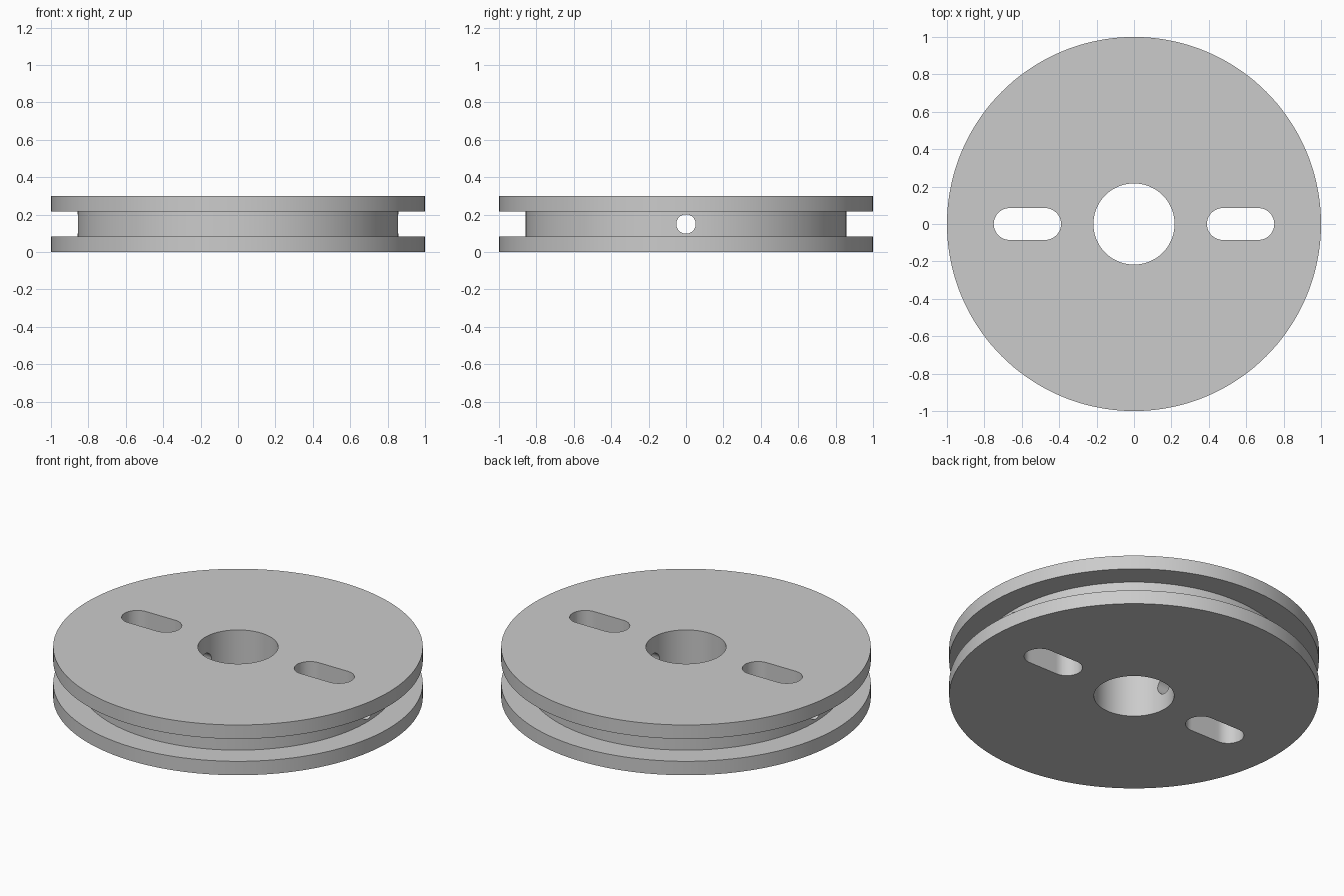
import bpy
import bmesh
from math import cos, sin, pi
from mathutils import Matrix

cube = bpy.data.objects.get("Cube")
if cube:
    bpy.data.objects.remove(cube, do_unlink=True)

# Main dimensions
RIM, CORE, BORE = 1.0, 0.857, 0.217
HEIGHT, FLANGE = 0.3, 0.083
SLOT_IN, SLOT_OUT, SLOT_R = 0.475, 0.665, 0.085
PIN_R = 0.052
STEPS = 144

grey = bpy.data.materials.new("plain grey")
grey.use_nodes = True
colour = (0.6, 0.6, 0.6, 1)
grey.diffuse_color = colour
grey.node_tree.nodes["Principled BSDF"].inputs["Base Color"].default_value = colour


def make_object(name, bm):
    bmesh.ops.recalc_face_normals(bm, faces=bm.faces)
    mesh = bpy.data.meshes.new(name)
    bm.to_mesh(mesh)
    bm.free()
    mesh.materials.append(grey)
    obj = bpy.data.objects.new(name, mesh)
    bpy.context.collection.objects.link(obj)
    return obj


def lathe(name, profile):
    """Revolve a closed (radius, height) profile around z."""
    bm = bmesh.new()
    verts = [bm.verts.new((r, 0, z)) for r, z in profile]
    edges = [bm.edges.new((v, verts[i - 1])) for i, v in enumerate(verts)]
    bmesh.ops.spin(bm, geom=verts + edges, axis=(0, 0, 1), cent=(0, 0, 0),
                   angle=2 * pi, steps=STEPS, use_merge=True)
    bmesh.ops.remove_doubles(bm, verts=bm.verts, dist=1e-5)
    return make_object(name, bm)


def slot_cutter(side):
    """Upright prism with a rounded slot outline."""
    bm = bmesh.new()
    middle, half = (SLOT_IN + SLOT_OUT) / 2, (SLOT_OUT - SLOT_IN) / 2
    outline = []
    for end in (1, -1):
        for i in range(25):
            a = -pi / 2 + pi * i / 24
            outline.append(bm.verts.new((side * middle + end * (half + SLOT_R * cos(a)),
                                         end * SLOT_R * sin(a), -0.1)))
    face = bm.faces.new(outline)
    top = bmesh.ops.extrude_face_region(bm, geom=[face])["geom"]
    bmesh.ops.translate(bm, vec=(0, 0, HEIGHT + 0.2),
                        verts=[v for v in top if isinstance(v, bmesh.types.BMVert)])
    return make_object("slot_cutter", bm)


def cross_hole_cutter():
    bm = bmesh.new()
    place = Matrix.Translation((0, 0, HEIGHT / 2)) @ Matrix.Rotation(pi / 2, 4, 'Y')
    bmesh.ops.create_cone(bm, cap_ends=True, segments=48, radius1=PIN_R,
                          radius2=PIN_R, depth=2.4, matrix=place)
    return make_object("cross_hole_cutter", bm)


# Grooved wheel with a central bore
wheel = lathe("grooved_wheel", [
    (BORE, 0), (RIM, 0), (RIM, FLANGE), (CORE, FLANGE),
    (CORE, HEIGHT - FLANGE), (RIM, HEIGHT - FLANGE), (RIM, HEIGHT), (BORE, HEIGHT)])

# Two slots through the face and one hole across the core
cutters = [slot_cutter(1), slot_cutter(-1), cross_hole_cutter()]
bpy.context.view_layer.objects.active = wheel
for cutter in cutters:
    cutter.hide_render = True
    cut = wheel.modifiers.new(cutter.name, 'BOOLEAN')
    cut.operation = 'DIFFERENCE'
    cut.solver = 'EXACT'
    cut.object = cutter
    bpy.ops.object.modifier_apply(modifier=cut.name)
    bpy.data.objects.remove(cutter, do_unlink=True)

# Smooth walls with crisp rims
bpy.ops.object.select_all(action='DESELECT')
wheel.select_set(True)
bpy.ops.object.shade_smooth_by_angle(angle=pi / 6)
